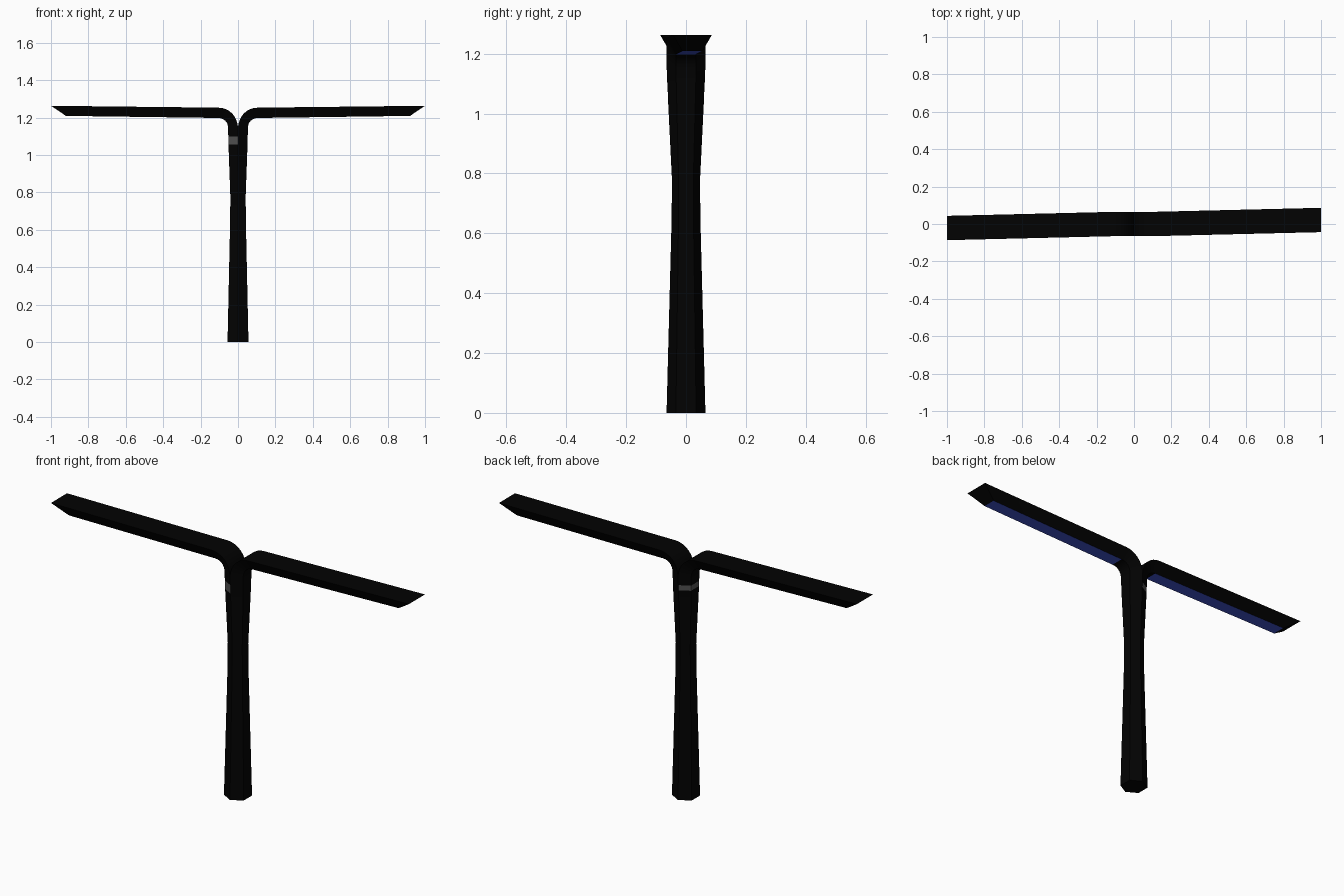
import bpy, bmesh, math

if "Cube" in bpy.data.objects:
    bpy.data.objects.remove(bpy.data.objects["Cube"])


def make_mat(name, rgb):
    m = bpy.data.materials.new(name)
    m.diffuse_color = (*rgb, 1)
    m.use_nodes = True
    m.node_tree.nodes["Principled BSDF"].inputs["Base Color"].default_value = m.diffuse_color
    return m


MATS = [make_mat("black metal", (0.0006, 0.0006, 0.0006)),
        make_mat("blue lamp strip", (0.05, 0.085, 0.6)),
        make_mat("grey band", (0.085, 0.085, 0.085))]
BLACK, BLUE, GREY = range(3)

# Post stations: height, half width, depth
POST = [(0, 0.065, 0.056), (0.65, 0.048, 0.042), (0.78, 0.047, 0.041),
        (1.055, 0.0605, 0.051), (1.073, 0.061, 0.0515),
        (1.1, 0.0625, 0.052), (1.15, 0.0645, 0.053)]
NARROW = 0.52   # outer face width relative to the inner face
BEND_X, BEND_Z, BEND_R = 0.105, 1.15, 0.103


def section(inner, outer, half, y=0.0):
    """Trapezoid: wide on the inner/top side, narrow on the outer/under side."""
    n = half * NARROW
    return [(inner[0], y - half, inner[1]), (outer[0], y - n, outer[1]),
            (outer[0], y + n, outer[1]), (inner[0], y + half, inner[1])]


def lamp_half(name, s):
    # Half post, rising straight
    rings = [section((0, z), (d, z), w) for z, w, d in POST]
    # Bend outwards
    steps = 8
    for i in range(1, steps + 1):
        a = math.pi / 2 * i / steps
        ro = BEND_R - 0.052
        rings.append(section(
            (BEND_X - BEND_R * math.cos(a), BEND_Z + BEND_R * math.sin(a)),
            (BEND_X - ro * math.cos(a), BEND_Z + ro * math.sin(a) - 0.003 * math.sin(a)),
            0.065))
    # Arm end, cut at a slant and turned slightly sideways
    rings.append(section((1.0, 1.263), (0.92, 1.209), 0.065, 0.0215))

    bm = bmesh.new()
    vs = [[bm.verts.new((s * x, s * y, z)) for x, y, z in r] for r in rings]
    last = len(vs) - 2
    for i in range(len(vs) - 1):
        for k in range(4):
            j = (k + 1) % 4
            f = bm.faces.new((vs[i][k], vs[i][j], vs[i + 1][j], vs[i + 1][k]))
            # Lamp strip under the arm
            if i == last and k == 1:
                f.material_index = BLUE
            # Grey band near the top of the left post, taller at the front
            elif k < 3 and s < 0 and (i == 4 or (i == 3 and k == 2)):
                f.material_index = GREY
    bm.faces.new(vs[0])
    bm.faces.new(vs[-1])
    bmesh.ops.recalc_face_normals(bm, faces=bm.faces)
    me = bpy.data.meshes.new(name)
    bm.to_mesh(me)
    bm.free()
    for m in MATS:
        me.materials.append(m)
    ob = bpy.data.objects.new(name, me)
    bpy.context.collection.objects.link(ob)
    bpy.ops.object.select_all(action='DESELECT')
    ob.select_set(True)
    bpy.context.view_layer.objects.active = ob
    bpy.ops.object.shade_smooth_by_angle(angle=math.radians(25))


lamp_half("right_post_and_arm", 1)
lamp_half("left_post_and_arm", -1)
